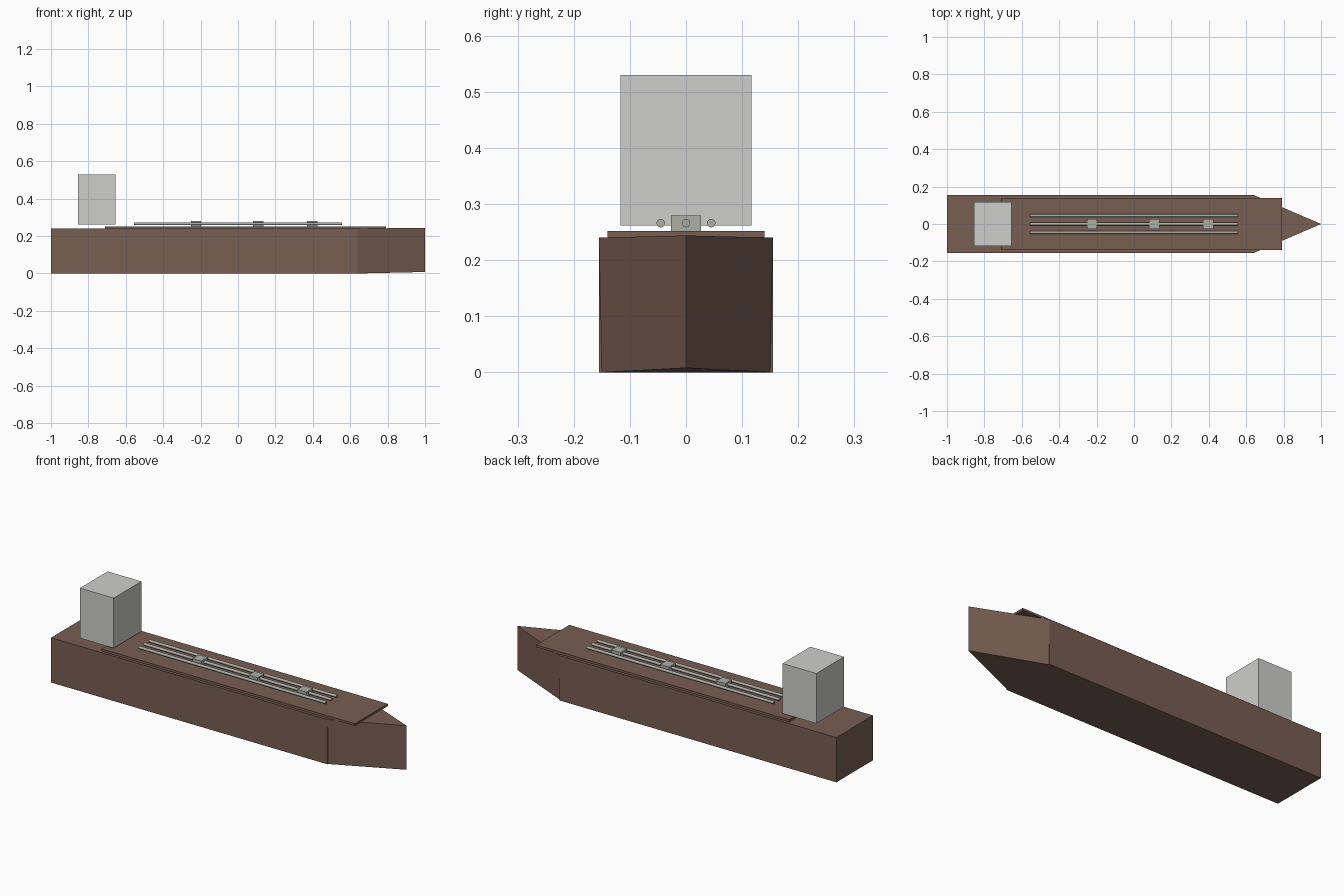
import bpy, bmesh, math
from mathutils import Matrix

cube = bpy.data.objects.get("Cube")
if cube:
    bpy.data.objects.remove(cube, do_unlink=True)


def material(name, rgb):
    m = bpy.data.materials.new(name)
    m.use_nodes = True
    col = tuple((c / 255 / 12.92) if c < 11 else ((c / 255 + 0.055) / 1.055) ** 2.4 for c in rgb) + (1,)
    m.diffuse_color = col
    m.node_tree.nodes["Principled BSDF"].inputs["Base Color"].default_value = col
    return m


BROWN = material("hull brown", (120, 94, 82))
LIGHT = material("cabin grey", (206, 206, 204))
METAL = material("pipe grey", (172, 175, 166))


def finish(name, bm, mat):
    bmesh.ops.recalc_face_normals(bm, faces=bm.faces)
    me = bpy.data.meshes.new(name)
    bm.to_mesh(me)
    bm.free()
    me.materials.append(mat)
    ob = bpy.data.objects.new(name, me)
    bpy.context.collection.objects.link(ob)
    return ob


def box(name, x, y, z, mat):
    bm = bmesh.new()
    bmesh.ops.create_cube(bm, size=1)
    for v in bm.verts:
        v.co = [r[0] if c < 0 else r[1] for c, r in zip(v.co, (x, y, z))]
    return finish(name, bm, mat)


def pipe(name, y):
    bm = bmesh.new()
    turn = Matrix.Translation((0, y, 0.266)) @ Matrix.Rotation(math.pi / 2, 4, 'Y')
    bmesh.ops.create_cone(bm, cap_ends=True, segments=16, radius1=0.0075,
                          radius2=0.0075, depth=1.11, matrix=turn)
    ob = finish(name, bm, METAL)
    bpy.ops.object.select_all(action='DESELECT')
    ob.select_set(True)
    bpy.context.view_layer.objects.active = ob
    bpy.ops.object.shade_smooth_by_angle()


# Hull and wedge bow, which lifts slightly toward the tip
box("hull", (-1, 0.64), (-0.155, 0.155), (0, 0.24), BROWN)
bm = bmesh.new()
low = [bm.verts.new(p) for p in ((0.64, -0.15, 0), (1, 0, 0.008), (0.64, 0.15, 0))]
high = [bm.verts.new(p) for p in ((0.64, -0.155, 0.24), (1, 0, 0.244), (0.64, 0.155, 0.24))]
bm.faces.new(low)
bm.faces.new(high)
for i in range(3):
    j = (i + 1) % 3
    bm.faces.new((low[i], low[j], high[j], high[i]))
finish("bow", bm, BROWN)

# Raised deck plate and bridge house
box("deck", (-0.71, 0.79), (-0.14, 0.14), (0.24, 0.252), BROWN)
box("bridge_house", (-0.855, -0.655), (-0.117, 0.117), (0.262, 0.53), LIGHT)

# Deck pipes and the manifolds on the middle one
for side, y in (("right", -0.045), ("middle", 0), ("left", 0.045)):
    pipe(side + "_pipe", y)
for i, x in enumerate((-0.225, 0.108, 0.397)):
    box(f"manifold_{i + 1}", (x - 0.027, x + 0.027), (-0.027, 0.027), (0.252, 0.28), METAL)
